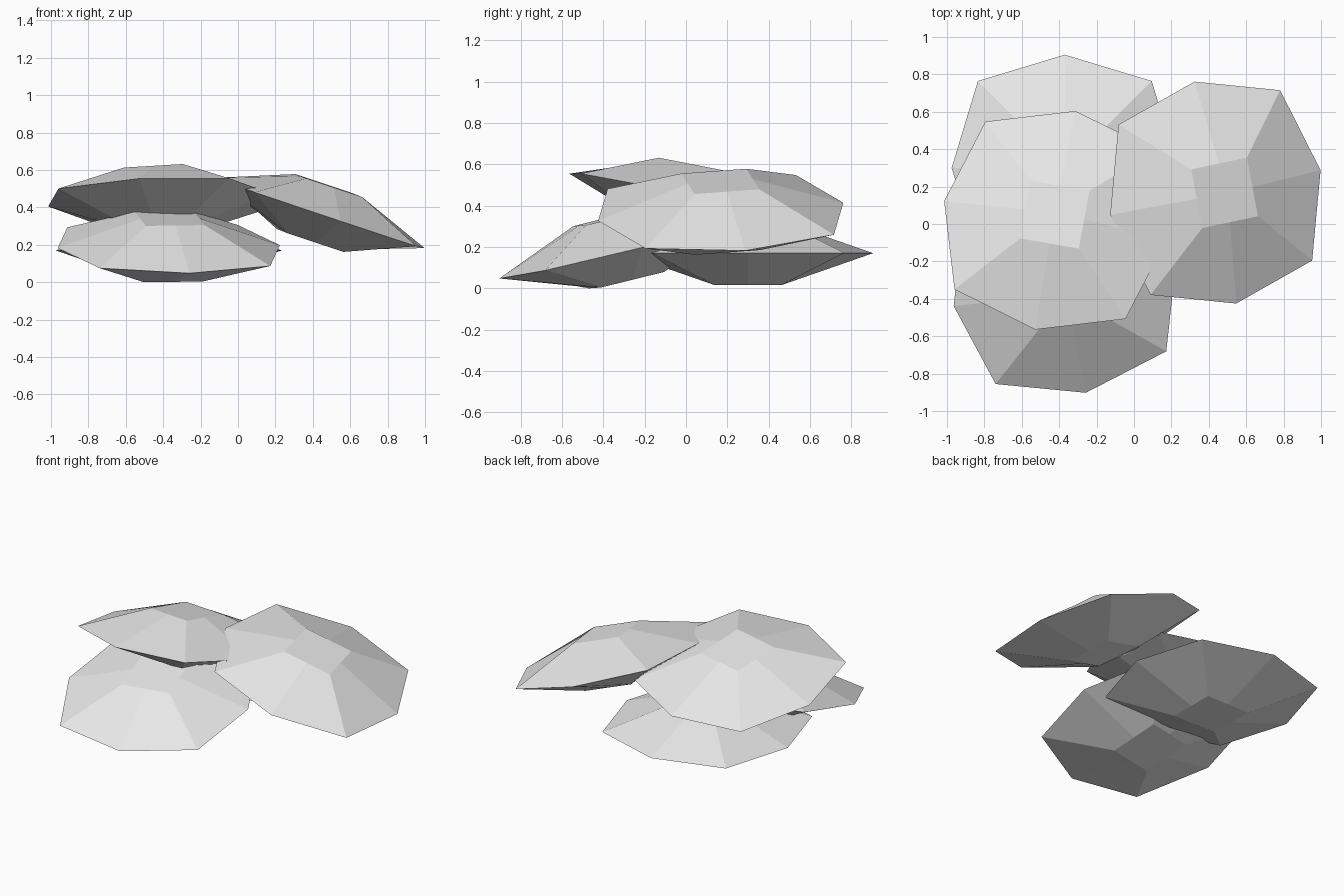
import bpy, bmesh
from mathutils import Vector, Matrix

cube = bpy.data.objects.get("Cube")
if cube:
    bpy.data.objects.remove(cube, do_unlink=True)

# One plain stone colour
stone = bpy.data.materials.new("pale_grey_stone")
stone.use_nodes = True
colour = (0.8, 0.8, 0.8, 1)
stone.diffuse_color = colour
stone.node_tree.nodes["Principled BSDF"].inputs["Base Color"].default_value = colour

RIM_CORNER, RIM_MID = 0.657, 0.605
CAP_HALF, CAP_HEIGHT = 0.16, 0.155


def pebble_mesh():
    """Subdivided cube squashed into a flat pebble: square caps, wide octagonal rim."""
    bm = bmesh.new()
    bmesh.ops.create_cube(bm, size=2)
    bmesh.ops.subdivide_edges(bm, edges=bm.edges[:], cuts=1, use_grid_fill=True)
    for v in bm.verts:
        x, y, z = (round(c) for c in v.co)
        if z == 0:
            radius = RIM_CORNER if x and y else RIM_MID
            v.co = Vector((x, y, 0)).normalized() * radius
        else:
            v.co = (x * CAP_HALF, y * CAP_HALF, z * CAP_HEIGHT)
    bmesh.ops.recalc_face_normals(bm, faces=bm.faces[:])
    mesh = bpy.data.meshes.new("flat_stone")
    bm.to_mesh(mesh)
    bm.free()
    mesh.materials.append(stone)
    return mesh


def place_stone(name, mesh, centre, heading, slope):
    """Lay a stone on a plane with the given x and y slopes."""
    normal = Vector((-slope[0], -slope[1], 1)).normalized()
    side = Vector((*heading, heading[0] * slope[0] + heading[1] * slope[1])).normalized()
    turn = Matrix((side, normal.cross(side), normal)).transposed().to_4x4()
    ob = bpy.data.objects.new(name, mesh)
    ob.matrix_world = Matrix.Translation(centre) @ turn
    bpy.context.collection.objects.link(ob)


# Heap of four overlapping stones
pebble = pebble_mesh()
place_stone("back_stone", pebble, (-0.37, 0.3, 0.17), (1, 0), (0, 0))
place_stone("front_stone", pebble, (-0.37, -0.325, 0.19), (0.6, 0.115), (-0.033, 0.24))
place_stone("top_stone", pebble, (-0.42, 0.02, 0.44), (0.58, -0.1), (0.025, -0.2))
place_stone("left_stone", pebble, (0.435, 0.168, 0.37), (0.565, 0.12), (-0.336, 0.01))
